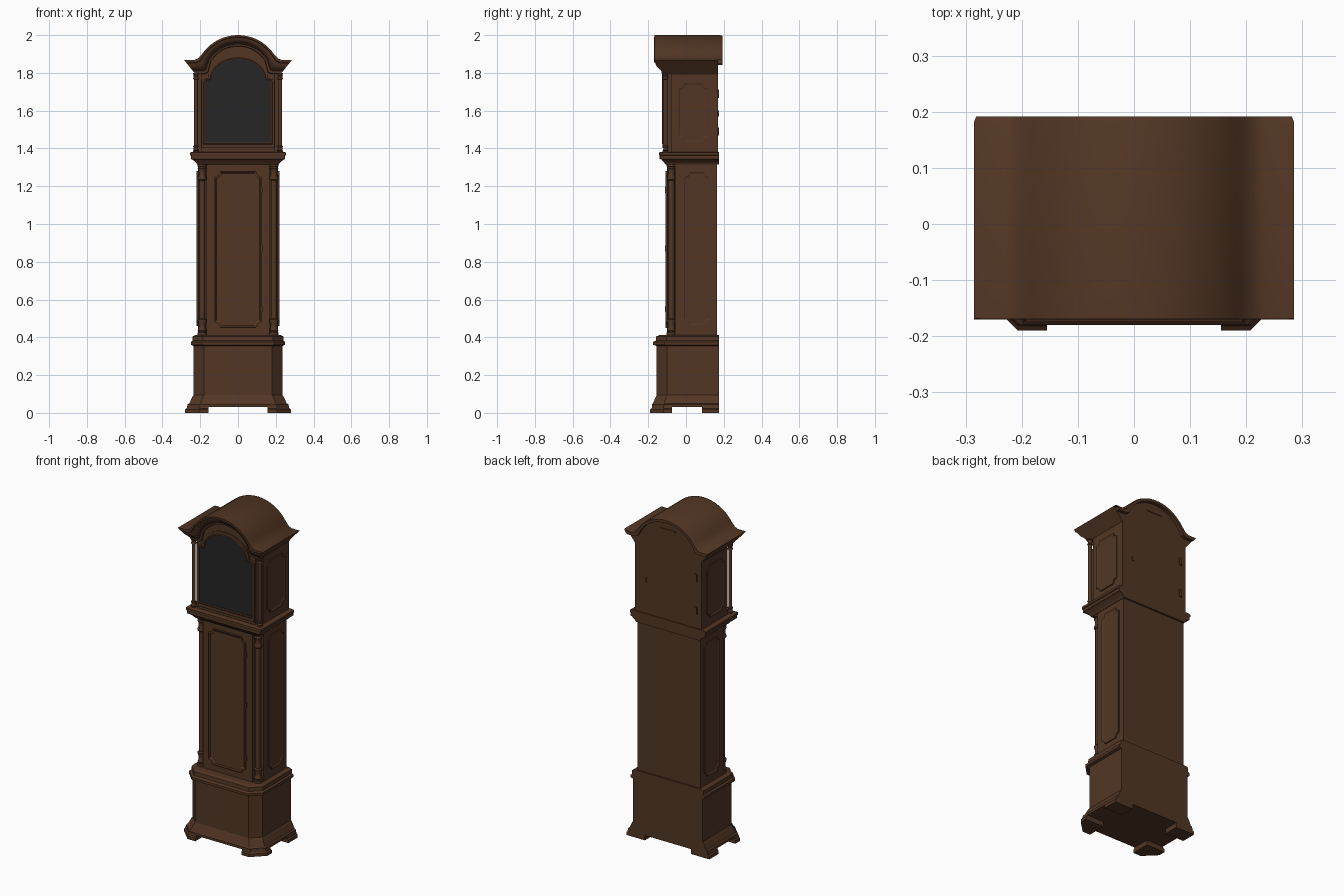
import bpy, bmesh
from math import sin, cos, pi, radians

if "Cube" in bpy.data.objects:
    bpy.data.objects.remove(bpy.data.objects["Cube"])


def material(name, rgb):
    m = bpy.data.materials.new(name)
    m.use_nodes = True
    m.diffuse_color = (*rgb, 1)
    bsdf = m.node_tree.nodes["Principled BSDF"]
    bsdf.inputs["Base Color"].default_value = (*rgb, 1)
    bsdf.inputs["Roughness"].default_value = 0.7
    return m


WOOD = material("dark_wood", (0.085, 0.037, 0.018))
GLASS = material("dark_glass", (0.019, 0.019, 0.019))


# Skin a series of matching loops, optionally closed and capped
def loft(name, loops, mat=WOOD, closed=True, caps=True, wrap=False, smooth=False):
    bm = bmesh.new()
    rows = [[bm.verts.new(p) for p in loop] for loop in loops]
    n = len(rows[0])
    pairs = list(zip(rows, rows[1:])) + ([(rows[-1], rows[0])] if wrap else [])
    for a, b in pairs:
        for i in range(n if closed else n - 1):
            j = (i + 1) % n
            bm.faces.new((a[i], a[j], b[j], b[i]))
    if caps:
        bm.faces.new(rows[0])
        bm.faces.new(rows[-1])
    bmesh.ops.recalc_face_normals(bm, faces=bm.faces)
    me = bpy.data.meshes.new(name)
    bm.to_mesh(me)
    bm.free()
    me.materials.append(mat)
    ob = bpy.data.objects.new(name, me)
    bpy.context.collection.objects.link(ob)
    if smooth:
        bpy.ops.object.select_all(action="DESELECT")
        ob.select_set(True)
        bpy.context.view_layer.objects.active = ob
        bpy.ops.object.shade_smooth_by_angle(angle=radians(35))
    return ob


def prism(name, outline, y0, y1, mat=WOOD):
    return loft(name, [[(x, y, z) for x, z in outline] for y in (y0, y1)], mat)


def box(name, x0, x1, y0, y1, z0, z1):
    return prism(name, [(x0, z0), (x1, z0), (x1, z1), (x0, z1)], y0, y1)


# Horizontal moulding: stations of (z, half width, front y, corner chamfer)
def stack(name, stations, back):
    loft(name, [[(-w, back, z), (-w, f + c, z), (-w + c, f, z),
                 (w - c, f, z), (w, f + c, z), (w, back, z)]
                for z, w, f, c in stations])


# Raised panel with scooped corners; place maps (u, v, height) to space
def panel(name, w, h, notch, place, lip=0.008):
    def outline(i):
        q = []
        for su, sv in ((1, 1), (-1, 1), (-1, -1), (1, -1)):
            corner = [(1, 0), (0.7, 0.7), (0, 1)]
            if su * sv > 0:
                corner.reverse()
            q += [(su * (w - i - notch * a), sv * (h - i - notch * b)) for a, b in corner]
        return q
    steps = [(0, -0.004), (0, lip), (0.006, lip), (0.012, lip * 0.4)]
    loft(name, [[place(u, v, d) for u, v in outline(i)] for i, d in steps])


def turned(name, cx, cy, profile, sides=16):
    loft(name, [[(cx + r * cos(2 * pi * k / sides), cy + r * sin(2 * pi * k / sides), z)
                 for k in range(sides)] for z, r in profile], smooth=True)


# Column with mirrored base and capital mouldings
def column_profile(z0, z1, r, cap):
    rings = [(0, 1.35), (0.16, 1.35), (0.2, 1.05), (0.3, 1.3), (0.4, 1.05),
             (0.65, 0.95), (0.85, 1.3), (0.93, 1.3), (1, 0.9)]
    low = [(z0 + t * cap, r * k) for t, k in rings]
    high = [(z1 - t * cap, r * k) for t, k in reversed(rings)]
    return low + high


# Base with flared plinth and chamfered front corners
stack("base", [(0.03, 0.268, -0.18, 0.065), (0.045, 0.268, -0.18, 0.065),
               (0.05, 0.258, -0.175, 0.06), (0.085, 0.242, -0.16, 0.056),
               (0.095, 0.235, -0.155, 0.055), (0.36, 0.235, -0.155, 0.055)], 0.175)
stack("base_top_moulding", [(0.355, 0.236, -0.156, 0.055), (0.36, 0.25, -0.175, 0.06),
                            (0.375, 0.25, -0.175, 0.06), (0.382, 0.24, -0.16, 0.056),
                            (0.405, 0.24, -0.158, 0.056), (0.412, 0.225, -0.14, 0.05)], 0.175)

# Feet
for s, side in ((-1, "right"), (1, "left")):
    def foot(g):
        return [(0.155, -0.19 + g), (0.207, -0.19 + g), (0.28 - g, -0.118),
                (0.28 - g, -0.075), (0.155, -0.075)]
    loft(side + "_front_foot", [[(s * x, y, z) for x, y in foot(g)]
                                for z, g in ((0, 0), (0.018, 0), (0.024, 0.008), (0.04, 0.012))])
    loft(side + "_back_foot", [[(s * x, y, z) for x, y in
                                ((0.155, 0.085), (0.28 - g, 0.085), (0.28 - g, 0.175), (0.155, 0.175))]
                               for z, g in ((0, 0), (0.018, 0), (0.024, 0.008), (0.04, 0.012))])

# Trunk: wide back part and narrower front part leave notches for columns
box("trunk_body", -0.213, 0.213, -0.058, 0.165, 0.4, 1.33)
box("trunk_front", -0.167, 0.167, -0.1, -0.05, 0.4, 1.33)
panel("trunk_door", 0.125, 0.415, 0.03, lambda u, v, d: (u, -0.1 - d, 0.865 + v))
for i, z in enumerate((0.55, 0.87, 1.18)):
    box(f"trunk_hinge_{i}", 0.122, 0.13, -0.11, -0.098, z - 0.015, z + 0.015)

# Waist moulding
stack("waist_moulding", [(1.315, 0.216, -0.108, 0.004), (1.325, 0.222, -0.115, 0.004),
                         (1.34, 0.24, -0.128, 0.004), (1.345, 0.25, -0.14, 0.004),
                         (1.362, 0.25, -0.14, 0.004), (1.365, 0.255, -0.142, 0.004),
                         (1.378, 0.255, -0.142, 0.004), (1.382, 0.24, -0.13, 0.004)], 0.175)

# Hood body
box("hood_body", -0.225, 0.225, -0.08, 0.165, 1.37, 1.81)
box("hood_front", -0.195, 0.195, -0.112, -0.07, 1.37, 1.81)

# Columns and side panels
for s, side in ((-1, "right"), (1, "left")):
    turned(side + "_trunk_column", s * 0.19, -0.078, column_profile(0.41, 1.32, 0.018, 0.09))
    turned(side + "_hood_column", s * 0.223, -0.108, column_profile(1.38, 1.8, 0.012, 0.035))
    panel(side + "_trunk_panel", 0.073, 0.41, 0.028,
          lambda u, v, d: (s * (0.213 + d), 0.057 + u, 0.87 + v), 0.006)
    panel(side + "_hood_panel", 0.085, 0.16, 0.03,
          lambda u, v, d: (s * (0.225 + d), 0.04 + u, 1.59 + v), 0.006)


# Arched roof line with flared ears, shrunk by o
def arch(o, steps=20):
    ear = 1.868 - 1.25 * o
    r = 0.23 - o
    half = radians(56)
    mid = [(r * sin(a), 1.77 + r * cos(a))
           for a in (half - 2 * half * k / steps for k in range(steps + 1))]
    right = [(0.285 - o, ear), (0.232 - 0.95 * o, ear), (0.212 - 0.9 * o, ear + 0.008)]
    return right + mid + [(-x, z) for x, z in reversed(right)]


# Roof shell, arched head and cornice returning along the sides
roof_section = [(0, -0.168), (0, 0.182), (0.004, 0.192), (0.02, 0.192), (0.02, -0.16)]
loft("roof", [[(x, y, z) for x, z in arch(o)] for o, y in roof_section],
     closed=False, caps=False, wrap=True, smooth=True)
prism("hood_head", arch(0.053) + [(-0.225, 1.795), (0.225, 1.795)], -0.118, 0.165)
prism("back_board", arch(0.019)[3:-3] + [(-0.225, 1.83), (-0.225, 1.375),
                                         (0.225, 1.375), (0.225, 1.83)], 0.16, 0.17)
section = [(0, -0.17), (0.01, -0.17), (0.013, -0.16), (0.024, -0.157), (0.034, -0.148),
           (0.041, -0.136), (0.044, -0.136), (0.047, -0.13), (0.057, -0.128), (0.06, -0.115)]
rows = []
for o, y in section:
    pts = arch(o)
    rows.append([(pts[0][0], 0.17, pts[0][1])] + [(x, y, z) for x, z in pts]
                + [(pts[-1][0], 0.17, pts[-1][1])])
loft("cornice", rows, closed=False, caps=False, smooth=True)
for s, side in ((-1, "right"), (1, "left")):
    end = [(s * abs(row[0][0]), row[0][2]) for row in rows]
    prism(side + "_cornice_end", end + [(s * 0.2, end[-1][1]), (s * 0.2, 1.867)], 0.16, 0.17)


# Arched hood door outline, grown by o
def door(o, steps=16):
    a, b, base = 0.142 + o, 0.108 + o, 1.765 + 0.3 * o
    w = 0.176 + o
    mid = [(a * cos(pi * k / steps), base + b * sin(pi * k / steps)) for k in range(steps + 1)]
    return ([(-w, 1.43 - 1.6 * o), (w, 1.43 - 1.6 * o), (w, base - 0.012), (w - 0.01, base - 0.003)]
            + mid + [(-w + 0.01, base - 0.003), (-w, base - 0.012)])


# Hood door frame and glass
frame = [(0.018, -0.105), (0.018, -0.124), (0.006, -0.124), (0.003, -0.128),
         (-0.001, -0.126), (-0.001, -0.105)]
loft("hood_door_frame", [[(x, y, z) for x, z in door(o)] for o, y in frame],
     caps=False, wrap=True)
prism("hood_glass", door(0.001), -0.121, -0.11, GLASS)

# Small fittings on the back
for i, z in enumerate((1.49, 1.69)):
    box(f"back_hinge_{i}", -0.195, -0.178, 0.16, 0.176, z - 0.022, z + 0.022)
box("back_latch", 0.148, 0.156, 0.16, 0.175, 1.57, 1.6)
box("back_top_cleat", -0.05, 0.05, 0.16, 0.174, 1.925, 1.932)
